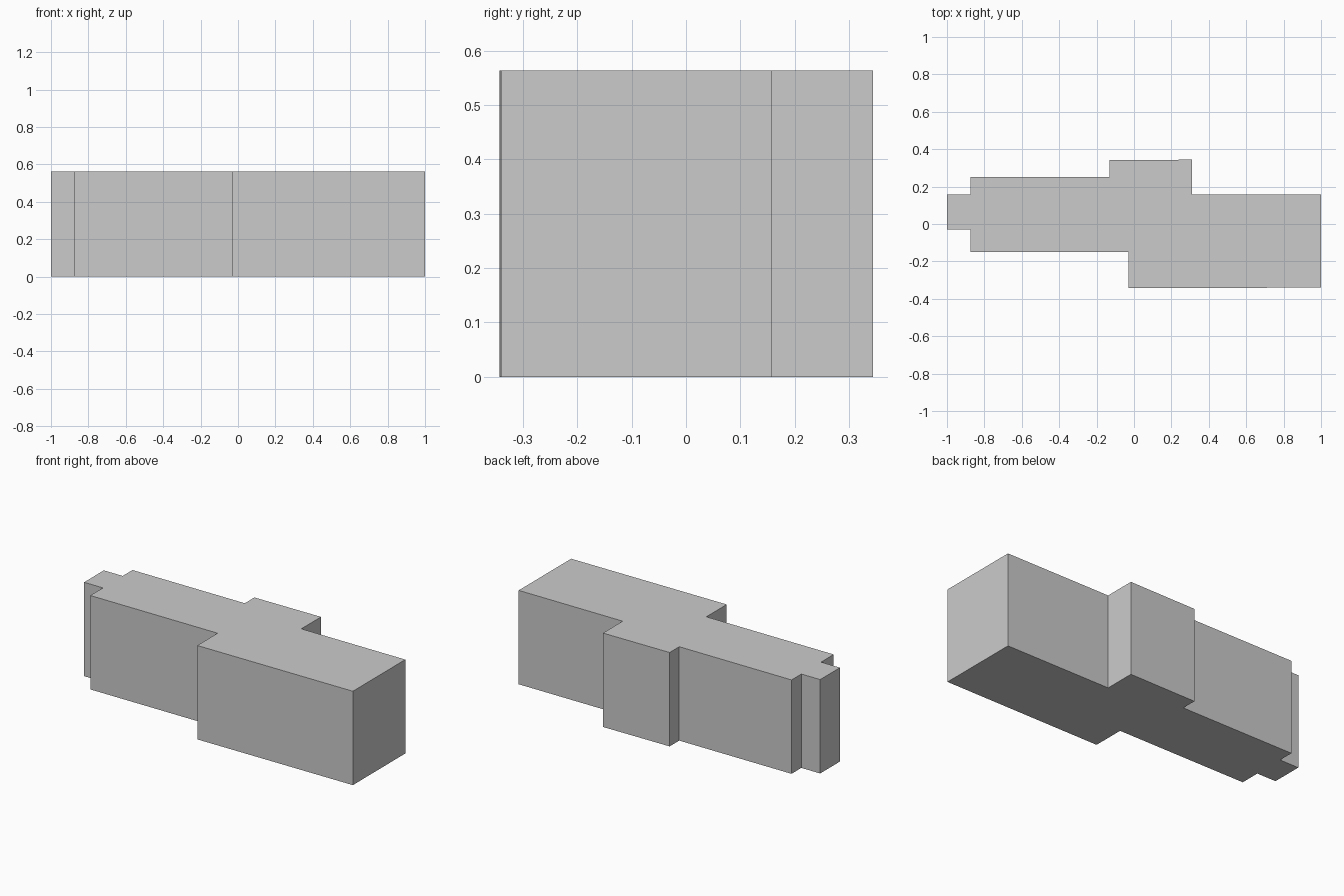
import bpy
import bmesh

cube = bpy.data.objects.get("Cube")
if cube:
    bpy.data.objects.remove(cube, do_unlink=True)

HEIGHT = 0.563

# Plain grey walls and roof
grey = bpy.data.materials.new("light_grey")
grey.use_nodes = True
colour = (0.6, 0.6, 0.6, 1)
grey.diffuse_color = colour
grey.node_tree.nodes["Principled BSDF"].inputs["Base Color"].default_value = colour

# Stepped footprint, counter-clockwise from the front right corner of the left wing
footprint = [
    (-0.03, -0.343), (1.0, -0.34), (1.0, 0.157), (0.31, 0.157),
    (0.31, 0.344), (-0.13, 0.341), (-0.13, 0.25), (-0.875, 0.25),
    (-0.875, 0.157), (-1.0, 0.157), (-1.0, -0.03), (-0.875, -0.03),
    (-0.875, -0.15), (-0.03, -0.15),
]


def extrude_footprint(name, outline, height, material):
    bm = bmesh.new()
    base = bm.faces.new([bm.verts.new((x, y, 0)) for x, y in outline])
    top = bmesh.ops.extrude_face_region(bm, geom=[base], use_keep_orig=True)["geom"]
    raised = [v for v in top if isinstance(v, bmesh.types.BMVert)]
    bmesh.ops.translate(bm, verts=raised, vec=(0, 0, height))
    bmesh.ops.recalc_face_normals(bm, faces=bm.faces)
    mesh = bpy.data.meshes.new(name)
    bm.to_mesh(mesh)
    bm.free()
    mesh.materials.append(material)
    obj = bpy.data.objects.new(name, mesh)
    bpy.context.collection.objects.link(obj)
    return obj


# Building block
extrude_footprint("building_block", footprint, HEIGHT, grey)
